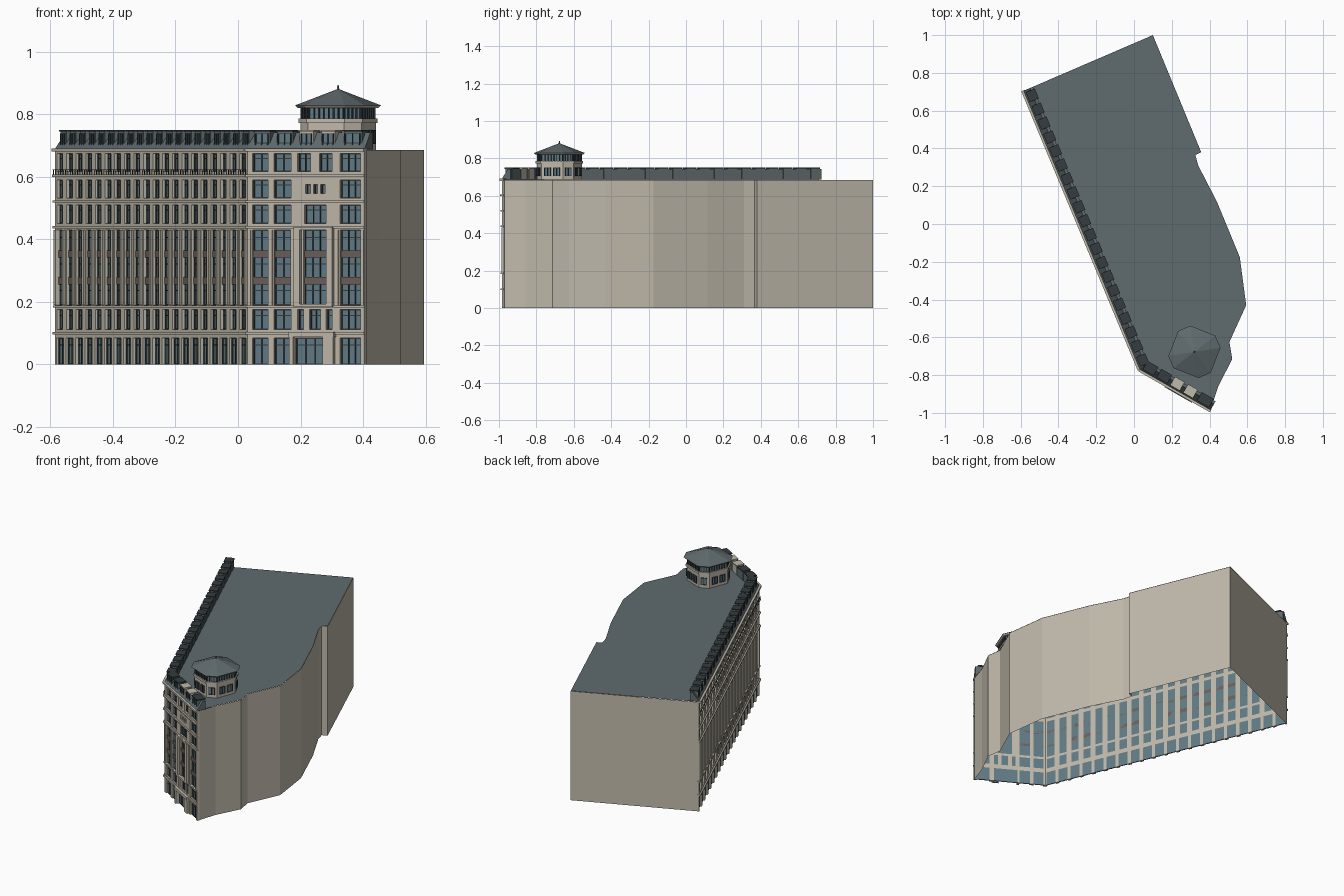
import bpy, bmesh
from math import cos, sin, radians
from mathutils import Vector as V

if "Cube" in bpy.data.objects:
    bpy.data.objects.remove(bpy.data.objects["Cube"])

COLORS = {"stone": (.53, .49, .41), "roof": (.115, .145, .155), "glass": (.12, .2, .235),
          "frame": (.035, .045, .05), "brown": (.15, .115, .1)}
MATS, PARTS = {}, {}
for key, c in COLORS.items():
    MATS[key] = bpy.data.materials.new(key)
    MATS[key].diffuse_color = (*c, 1)


def part(name, mat):
    """bmesh collecting all geometry of one named part"""
    return PARTS.setdefault((name, mat), bmesh.new())


def hull_faces(bm, low, high, cap_low=True, cap_high=True, skip=()):
    """loft between two rings of points"""
    a, b = [bm.verts.new(p) for p in low], [bm.verts.new(p) for p in high]
    n = len(a)
    for i in range(n):
        if i not in skip:
            j = (i + 1) % n
            bm.faces.new((a[i], a[j], b[j], b[i]))
    if cap_low:
        bm.faces.new(a[::-1])
    if cap_high:
        bm.faces.new(b)


class Face:
    """local frame of a wall: u along it, z up, d outwards"""
    def __init__(self, a, b):
        self.a = V((*a, 0))
        e = V((*b, 0)) - self.a
        self.L = e.length
        self.t = e.normalized()
        self.n = V((self.t.y, -self.t.x, 0))

    def pt(self, u, z, d):
        return self.a + self.t * u + self.n * d + V((0, 0, z))

    def box(self, name, mat, u0, u1, z0, z1, d0, d1, lean=0):
        ring = lambda z, k: [self.pt(u0, z, d1 - k), self.pt(u1, z, d1 - k),
                             self.pt(u1, z, d0 - k), self.pt(u0, z, d0 - k)]
        hull_faces(part(name, mat), ring(z0, 0), ring(z1, lean))

    def window(self, u0, u1, z0, z1, mull=1, bars=(), d=-.012, w=.003):
        self.box("window_glass", "glass", u0, u1, z0, z1, d - .003, d)
        for i in range(mull + 2):
            u = u0 + (u1 - u0 - w) * i / (mull + 1)
            self.box("window_frames", "frame", u, u + w, z0, z1, d, d + .004)
        for z in (z0, z1 - w, *bars):
            self.box("window_frames", "frame", u0, u1, z, z + w, d, d + .003)

    def row(self, za, zb, z0, z1, openings, bars=(), spandrels=()):
        """one storey: stone around a list of (u0, u1, mullions) openings"""
        s = ("wall_piers", "stone")
        if z0 > za:
            self.box(*s, 0, self.L, za, z0, -.015, 0)
        self.box(*s, 0, self.L, z1, zb, -.015, 0)
        u = 0
        for u0, u1, m in openings:
            self.box(*s, u, u0, z0, z1, -.015, 0)
            self.window(u0, u1, z0, z1, m, bars)
            for sa, sb in spandrels:
                self.box("spandrels", "brown", u0, u1, sa, sb, -.015, -.006)
            u = u1
        self.box(*s, u, self.L, z0, z1, -.015, 0)


# Main block: open-bottomed shell, street walls are built separately
A, B, C = (-.585, .705), (.03, -.77), (.405, -.985)
plan = [A, B, C, (.446, -.86), (.52, -.715), (.505, -.625), (.594, -.43), (.56, -.175),
        (.44, .116), (.34, .31), (.325, .365), (.356, .38), (.10, 1.0)]
hull_faces(part("plain_walls", "stone"), [(*p, 0) for p in plan], [(*p, .685) for p in plan],
           False, False, skip=(0, 1))
bm = part("flat_roof", "roof")
bm.faces.new([bm.verts.new((*p, .686)) for p in plan])

side, front = Face(A, B), Face(B, C)
ROWS = [(0, .10, 0, .085), (.10, .185, .112, .175), (.185, .437, .19, .43),
        (.437, .52, .45, .51), (.52, .605, .532, .59), (.605, .686, .617, .675)]
SPANS = [(.255, .28), (.342, .365)]
BARS = [(.06,), (.155,), (.235, .32, .405), (.492,), (.572,), (.657,)]

# Long street front: twenty equal bays
N = 20
bay = side.L / N
for i, r in enumerate(ROWS):
    m = .13 if i == 0 else .2
    side.row(*r, [((k + m) * bay, (k + 1 - m) * bay, 1) for k in range(N)], BARS[i],
             SPANS if i == 2 else ())
for k in range(N + 1):
    u = min(max(k * bay, .008), side.L - .008)
    side.box("pilasters", "stone", u - .008, u + .008, .19, .43, 0, .005)

# Short entrance front: three window bays and a special centre bay
U = lambda px: (px - 247) / 119 * front.L
CENTRE = [[(295, 333, 3)], [(298, 304, 0), (310, 321, 1), (327, 333, 0)], [(304, 327, 2)],
          [(305, 327, 2)], [(306, 311, 0), (314, 318, 0), (321, 326, 0)],
          [(298, 311, 1), (320, 333, 1)]]
for i, r in enumerate(ROWS):
    ops = [(252, 268, 1), (274, 291, 1), *CENTRE[i], (341, 362, 2)]
    front.row(*r, [(U(a), U(b), m) for a, b, m in ops], BARS[i], SPANS if i == 2 else ())
for z0, z1 in ((.532, .547), (.575, .59)):
    front.box("centre_infill", "stone", U(304), U(328), z0, z1, -.012, .001)
for a, b in ((296, 302), (329, 335)):
    front.box("centre_bay_frame", "stone", U(a), U(b), .185, .44, 0, .014)
    front.box("entrance_frame", "stone", U(a - 4), U(b - 3 if b < 310 else b + 1), 0, .09, 0, .012) if b > 310 \
        else front.box("entrance_frame", "stone", U(291), U(295), 0, .09, 0, .012)
front.box("centre_bay_frame", "stone", U(296), U(335), .43, .44, 0, .014)
front.box("centre_bay_frame", "stone", U(296), U(335), .183, .194, 0, .014)
front.box("entrance_frame", "stone", U(291), U(337), .087, .104, 0, .016)
for a in (249.5, 271, 293, 338, 364):
    front.box("pilasters", "stone", U(a) - .005, U(a) + .005, .19, .43, 0, .004)

# Cornices, sills and the balcony railing on both fronts
for f in (side, front):
    for z, h, d in ((.095, .009, .008), (.182, .007, .006), (.434, .008, .008), (.517, .007, .008),
                    (.6, .007, .009), (.68, .011, .012)):
        f.box("cornices", "stone", -.002, f.L + .002, z, z + h, -.01, d)
f = side
f.box("balcony_rail", "frame", 0, f.L, .622, .624, .005, .008)
for k in range(81):
    u = k * (f.L - .003) / 80
    f.box("balcony_rail", "frame", u, u + .002, .607, .622, .005, .007)

# Mansard slope, mitred at the corner
D = .045
mitre = (side.n + front.n) / (1 + side.n.dot(front.n))


def strip(d, z):
    return [V((*p, z)) + n * d for p, n in ((A, side.n), (B, mitre), (C, front.n))]


bm = part("mansard_slope", "roof")
lines = [[bm.verts.new(p) for p in strip(d, z)]
         for d, z in ((0, .69), (-D + .008, .742), (-D - .008, .742), (-D - .008, .687))]
for p, q in zip(lines, lines[1:]):
    for i in range(2):
        bm.faces.new((p[i], p[i + 1], q[i + 1], q[i]))
for i in (0, 2):
    bm.faces.new([l[i] for l in lines])


def dormer(f, u0, u1, mat):
    f.box("dormers", mat, u0, u1, .69, .744, -.056, -.013)
    f.box("dormer_roofs", mat if mat == "stone" else "frame", u0 - .004, u1 + .004, .744, .75, -.06, -.008)
    f.window(u0 + .005, u1 - .005, .698, .739, 1, (), -.0125)


for k in range(N):
    dormer(side, (k + .2) * bay, (k + .8) * bay, "roof")
for a, b, m in ((252, 268, "roof"), (275, 291, "roof"), (298, 312, "stone"), (320, 334, "stone"),
                (343, 361, "roof")):
    dormer(front, U(a), U(b), m)

# Roof pavilion on a chamfered square plan
ANG = [9, 38, 99, 128, 189, 218, 279, 308]
ring = lambda r, z: [(.32 + r * cos(radians(a)), -.677 + r * sin(radians(a)), z) for a in ANG]
for name, mat, r0, z0, r1, z1 in (("pavilion_walls", "stone", .122, .686, .122, .772),
                                  ("pavilion_cornice", "stone", .128, .772, .128, .786),
                                  ("pavilion_lantern", "glass", .117, .786, .117, .825),
                                  ("pavilion_eave", "stone", .13, .82, .138, .828),
                                  ("pavilion_roof", "roof", .14, .828, .003, .88),
                                  ("pavilion_finial", "roof", .005, .876, .002, .893)):
    hull_faces(part(name, mat), ring(r0, z0), ring(r1, z1))
low, top = ring(.122, 0), ring(.119, 0)
for i in range(8):
    j = (i + 1) % 8
    w, g = Face(low[i][:2], low[j][:2]), Face(top[i][:2], top[j][:2])
    c = w.L / 2
    for s in ((-.026, .026) if w.L > .09 else (0,)):
        w.window(c + s - .018, c + s + .018, .705, .75, 1, (), .002)
    n = 7 if w.L > .09 else 4
    for k in range(n + 1):
        u = (g.L - .004) * k / n
        g.box("lantern_mullions", "frame", u, u + .004, .786, .825, -.002, .003)

# Turn every collected part into an object
for (name, mat), bm in PARTS.items():
    bmesh.ops.recalc_face_normals(bm, faces=bm.faces)
    me = bpy.data.meshes.new(name)
    bm.to_mesh(me)
    bm.free()
    me.materials.append(MATS[mat])
    label = name if name not in bpy.data.objects else name + "_" + mat
    bpy.context.collection.objects.link(bpy.data.objects.new(label, me))
for o in bpy.data.objects:
    if o.name == "flat_roof" and o.data.polygons[0].normal.z < 0:
        o.data.flip_normals()

for m in bpy.data.materials:
    if m.users and not m.is_grease_pencil:
        m.use_nodes = True
        m.node_tree.nodes["Principled BSDF"].inputs["Base Color"].default_value = m.diffuse_color
